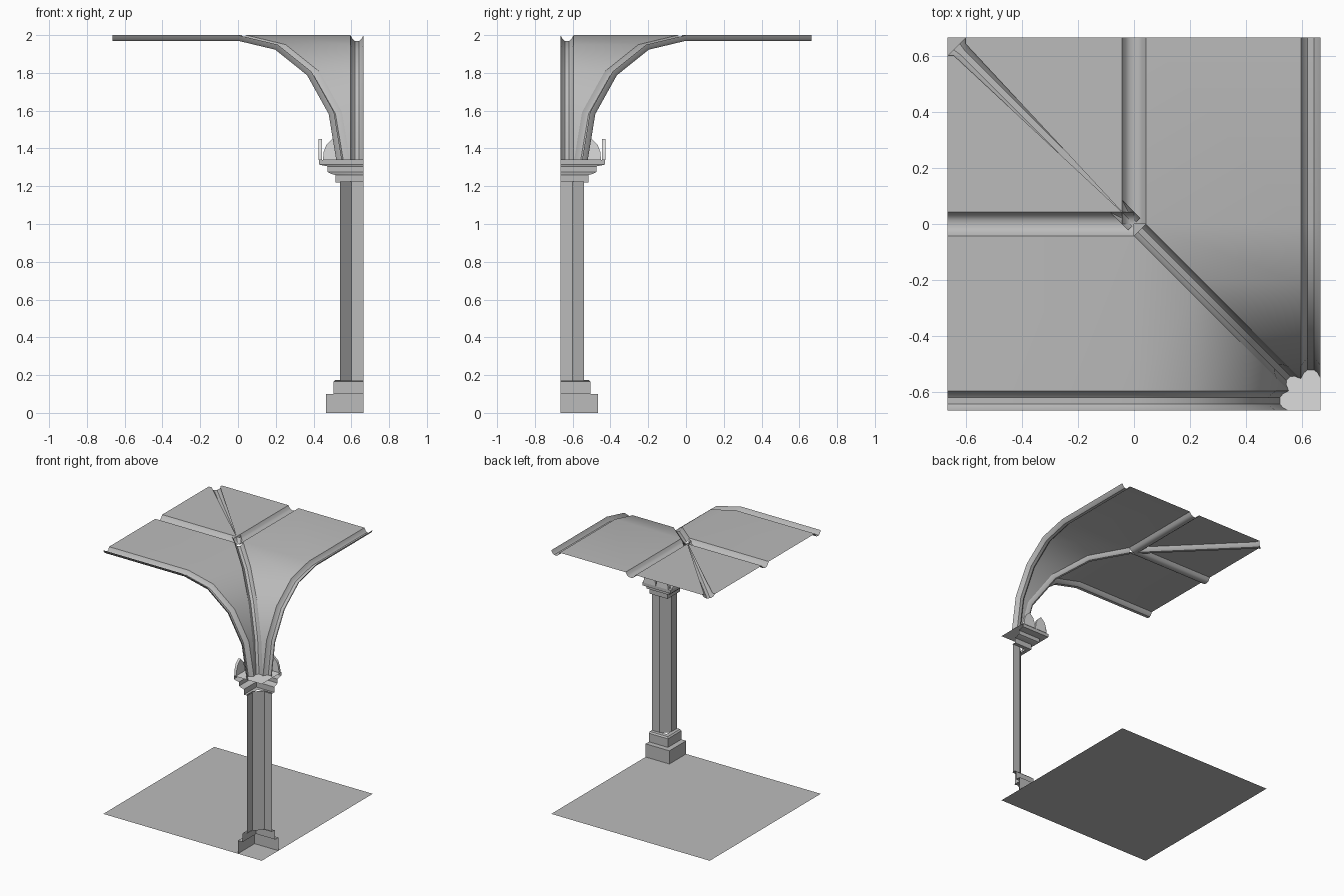
import bpy, math
from math import sin, cos, pi
from mathutils import Vector

cube = bpy.data.objects.get("Cube")
if cube:
    bpy.data.objects.remove(cube)

E = 0.665            # half of the bay
SPRING, TOP = 1.34, 2.0
A, B = 0.55, 0.66    # half axes of the arch
G = 0.042            # half width of the ribs
DEPTH = 0.03


def material(name, value):
    m = bpy.data.materials.new(name)
    m.use_nodes = True
    m.diffuse_color = (value, value, value, 1)
    m.node_tree.nodes["Principled BSDF"].inputs["Base Color"].default_value = (value, value, value, 1)
    return m


STONE = material("grey stone", 0.5)
PALE = material("pale stone", 0.72)


def make(name, verts, faces, mat=STONE, mirror=False):
    """Mesh object; mirror swaps the two sides of the bay diagonal."""
    if mirror:
        verts = [(-y, -x, z) for x, y, z in verts]
        faces = [f[::-1] for f in faces]
    me = bpy.data.meshes.new(name)
    me.from_pydata([tuple(v) for v in verts], [], faces)
    me.materials.append(mat)
    ob = bpy.data.objects.new(name, me)
    bpy.context.collection.objects.link(ob)
    bpy.ops.object.select_all(action='DESELECT')
    ob.select_set(True)
    bpy.context.view_layer.objects.active = ob
    bpy.ops.object.shade_smooth_by_angle(angle=math.radians(35))
    return ob


def loft(name, rows, mat=STONE, mirror=False):
    n = len(rows[0])
    verts = [p for r in rows for p in r]
    faces = [(i * n + j, (i + 1) * n + j, (i + 1) * n + j + 1, i * n + j + 1)
             for i in range(len(rows) - 1) for j in range(n - 1)]
    return make(name, verts, faces, mat, mirror)


def trough(a, b, down):
    """Open channel section between two lips."""
    a, b, down = Vector(a), Vector(b), Vector(down) * DEPTH
    return [a.lerp(b, t) + down * d
            for t, d in ((0, 0), (.15, .65), (.33, 1), (.67, 1), (.85, .65), (1, 0))]


# Arch stations from the crown to the springing: x, z, inward normal
arch = []
for i in range(5):
    t = pi / 2 - i * pi / 8
    n = Vector((cos(t) / A, sin(t) / B)).normalized()
    arch.append((A * cos(t), SPRING + B * sin(t), -n.x, -n.y))
full = [(-E, TOP, 0, -1)] + arch

# Floor
make("floor", [(-E, -E, 0), (E, -E, 0), (E, E, 0), (-E, E, 0)], [(0, 1, 2, 3)])

for side, m in (("front", False), ("side", True)):
    # Vault web, wall rib and ridge rib
    loft(side + "_web", [[(x, -E + .07, z), (x, min(-G, -x - G), z)] for x, z, *_ in full], mirror=m)
    loft(side + "_wall_rib", [trough((x, -E, z), (x, -E + .07, z), (nx, 0, nz))
                              for x, z, nx, nz in full], mirror=m)
    loft(side + "_ridge_rib", [trough((x, -G, TOP), (x, G, TOP), (0, 0, -1))
                               for x in (-E, 0)], mirror=m)
    # Flat web behind the ridge
    make(side + "_crown_web", [(-E, G, TOP), (-G, G, TOP), (-.6 - G, .6, TOP), (-E, .6, TOP)],
         [(0, 1, 2, 3)], mirror=m)

# Diagonal ribs
r = math.sqrt(.5)
loft("diagonal_rib", [trough((x, -x - G, z), (x + G, -x, z), (nx * r, -nx * r, nz))
                      for x, z, nx, nz in arch])
k = .022
loft("crown_diagonal_rib", [trough((-.665, .6, TOP), (-.6, .665, TOP), (0, 0, -1))]
     + [trough((x - k, -x - k, TOP), (x + k, -x + k, TOP), (0, 0, -1)) for x in (-.61, 0)])


def pier(name, steps, c=0):
    """Quarter pier shell: steps of reach from the bay corner and height."""
    rows = []
    for z, h in steps:
        ring = [(E, h - E, z), (E - h + c, h - E, z)]
        if c:
            ring.append((E - h, h - E - c, z))
        rows.append(ring + [(E - h, -E, z)])
    ob = loft(name, rows)
    ob.data.flip_normals()
    return ob


# Pier
pier("base", [(0, .2), (.1, .2), (.1, .16), (.165, .16), (.175, .15), (.175, .12)])
pier("shaft", [(.17, .125), (1.225, .125)], c=.06)
pier("capital", [(1.22, .12), (1.22, .15), (1.26, .15), (1.265, .17), (1.275, .19),
                 (1.305, .19), (1.31, .215), (1.315, .235), (SPRING, .235)])
q = E - .235
make("abacus_top", [(q, -E, SPRING), (E, -E, SPRING), (E, -q, SPRING), (q, -q, SPRING)],
     [(0, 1, 2, 3)], PALE)

# Pointed leaves along the capital edge
outline = [(-.05, 0), (-.047, .04), (-.032, .08), (0, .11), (.032, .08), (.047, .04), (.05, 0)]
n = len(outline)
for side, m in (("back", False), ("inner", True)):
    for i, centre in enumerate((.5, .605)):
        verts = [(centre + u, y, SPRING + v) for y in (-.445, -.427) for u, v in outline]
        faces = [tuple(range(n)), tuple(range(2 * n - 1, n - 1, -1))]
        faces += [(j, j + n, (j + 1) % n + n, (j + 1) % n) for j in range(n)]
        make(f"{side}_leaf_{i + 1}", verts, faces, PALE, m)
